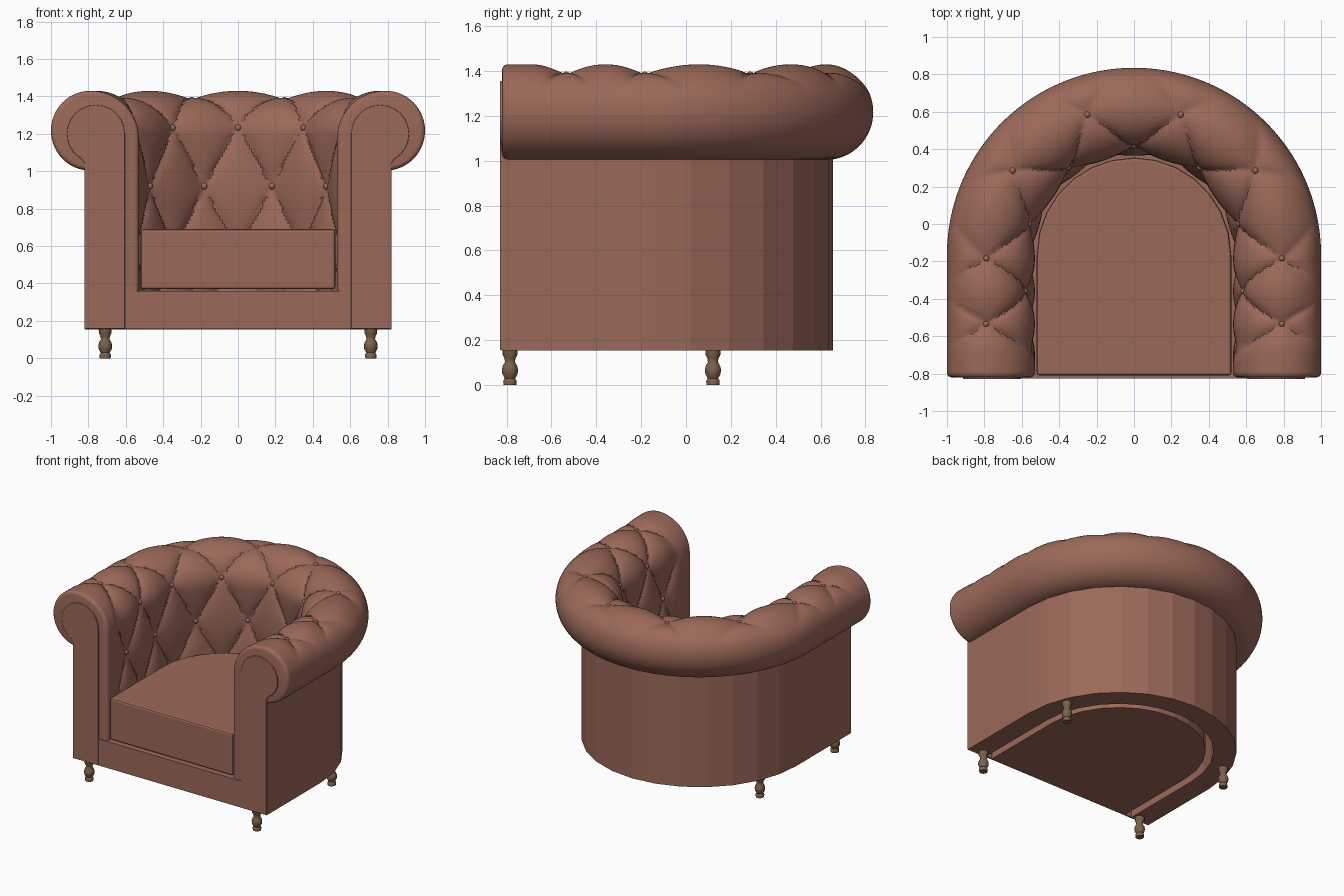
import bpy, bmesh, math
from mathutils import Vector

if "Cube" in bpy.data.objects:
    bpy.data.objects.remove(bpy.data.objects["Cube"])

CY, YF = -0.165, -0.82          # arc centre, front plane
STEP, PITCH = 36.8, 0.35        # button spacing on the curve (deg) and on the arms
K90 = 90 / STEP
KEND = K90 + (CY - YF) / PITCH


def material(name, rgb):
    m = bpy.data.materials.new(name)
    m.diffuse_color = (*rgb, 1)
    m.use_nodes = True
    m.node_tree.nodes["Principled BSDF"].inputs["Base Color"].default_value = m.diffuse_color
    return m


LEATHER = material("leather", (0.33, 0.14, 0.10))
WOOD = material("wood", (0.20, 0.12, 0.07))


def finish(name, bm, mat, angle=None):
    bmesh.ops.recalc_face_normals(bm, faces=bm.faces)
    me = bpy.data.meshes.new(name)
    bm.to_mesh(me)
    bm.free()
    me.materials.append(mat)
    ob = bpy.data.objects.new(name, me)
    bpy.context.collection.objects.link(ob)
    if angle:
        bpy.ops.object.select_all(action='DESELECT')
        bpy.context.view_layer.objects.active = ob
        ob.select_set(True)
        bpy.ops.object.shade_smooth_by_angle(angle=math.radians(angle))
    return ob


def prism(name, pts, vec, bevel=0):
    bm = bmesh.new()
    face = bm.faces.new([bm.verts.new(p) for p in pts])
    ext = bmesh.ops.extrude_face_region(bm, geom=[face], use_keep_orig=True)
    bmesh.ops.translate(bm, vec=vec, verts=[v for v in ext['geom'] if isinstance(v, bmesh.types.BMVert)])
    ob = finish(name, bm, LEATHER)
    if bevel:
        mod = ob.modifiers.new("bevel", 'BEVEL')
        mod.width, mod.segments = bevel, 2
    return ob


def horseshoe(r, yf, z, n=14):
    arc = [(r * math.cos(math.pi * i / n), CY + r * math.sin(math.pi * i / n), z) for i in range(n + 1)]
    return [(r, yf, z)] + arc + [(-r, yf, z)]


# Outer shell, base and seat cushion
prism("outer_body", horseshoe(0.82, YF - 0.003, 0.155) + horseshoe(0.66, YF - 0.003, 0.155)[::-1], (0, 0, 0.9))
prism("base", horseshoe(0.605, YF - 0.006, 0.157), (0, 0, 0.203))
prism("seat_cushion", horseshoe(0.52, YF + 0.01, 0.37), (0, 0, 0.32), 0.014)

# Cross-section of the rolled arm: (radius, z, normal r, normal z, tuft row)
prof = []
for i in range(33):
    a = math.radians(-90 + 180 * i / 32)
    prof.append((0.79 + 0.21 * math.cos(a), 1.217 + 0.213 * math.sin(a), math.cos(a), math.sin(a),
                 -(math.pi / 2 - a) * 0.21 / 0.335))
for i in range(1, 25):
    t = math.pi / 2 * i / 24
    a = math.pi / 2 + t
    prof.append((0.79 + 0.26 * math.cos(a), 1.18 + 0.25 * math.sin(a), math.cos(a), math.sin(a),
                 0.255 * t / 0.335))
for i in range(1, 45):
    prof.append((0.53, 1.18 - 0.02 * i, -1, 0, (0.4 + 0.02 * i) / 0.335))


def ramp(x, lo, hi):
    t = min(1, max(0, (x - lo) / (hi - lo)))
    return t * t * (3 - 2 * t)


def sweep(k, r, z):
    s, a = math.copysign(1, k), math.radians(abs(k) * STEP)
    if abs(k) < K90:
        return Vector((s * r * math.sin(a), CY + r * math.cos(a), z))
    return Vector((s * r, CY - (abs(k) - K90) * PITCH, z))


def tufted(k, p):
    r, z, nr, nz, v = p
    c = abs(math.cos(math.pi * (k - v / 2)) * math.cos(math.pi * (k + v / 2)))
    fade = ramp(v, -0.75, -0.1) * (1 - ramp(abs(k), 3.65, 4.1))
    d = -0.05 * (1 - c ** 0.4) * fade
    e = (KEND - abs(k)) * PITCH
    if e < 0.025:
        d -= 0.025 - math.sqrt(max(0, 0.025 ** 2 - (0.025 - e) ** 2))
    return sweep(k, r + nr * d, z + nz * d)


# Tufted back and arms with closed fronts
bm = bmesh.new()
N = 260
ks = [-KEND + 2 * KEND * i / N for i in range(N + 1)]
ks = sorted(ks + [s * (KEND - e) for s in (-1, 1) for e in (0.006, 0.018)])
rows = [[bm.verts.new(tufted(k, p)) for p in prof] for k in ks]
for A, B in zip(rows, rows[1:]):
    for j in range(len(prof) - 1):
        bm.faces.new((A[j], A[j + 1], B[j + 1], B[j]))
for row, s in ((rows[0], -1), (rows[-1], 1)):
    extra = [bm.verts.new((s * x, YF, 0.157)) for x in (0.53, 0.79)]
    bm.faces.new(row + extra)
finish("tufted_back_and_arms", bm, LEATHER, 35)

# Buttons at the crease crossings
bm = bmesh.new()
for v, ks in ((0, (0.5, 1.5, 2.5, 3.5)), (1, (0, 1, 2, 3)), (2, (0.5, 1.5, 2.5, 3.5))):
    p = min(prof, key=lambda q: abs(q[4] - v))
    for k in sorted({s * k for k in ks for s in (-1, 1)}):
        res = bmesh.ops.create_uvsphere(bm, u_segments=10, v_segments=6, radius=0.018)
        bmesh.ops.translate(bm, vec=tufted(k, p), verts=res['verts'])
finish("buttons", bm, LEATHER, 40)

# Front panels following the roll
for side, s in (("left", -1), ("right", 1)):
    pts = [(0.605, 0.157)]
    pts += [(0.76 + 0.155 * math.cos(math.radians(a)), 1.2 + 0.155 * math.sin(math.radians(a)))
            for a in range(180, -61, -15)]
    pts += [(0.818, 1.04), (0.818, 0.157)]
    prism(side + "_front_panel", [(s * x, YF + 0.005, z) for x, z in pts], (0, -0.015, 0), 0.004)

# Turned feet
foot = [(0.029, 0), (0.031, 0.018), (0.024, 0.03), (0.035, 0.05), (0.037, 0.068), (0.033, 0.085),
        (0.023, 0.102), (0.025, 0.118), (0.034, 0.135), (0.035, 0.16)]
for name, y in (("front", -0.785), ("back", 0.12)):
    for side, x in (("left", -0.71), ("right", 0.71)):
        bm = bmesh.new()
        rings = [[bm.verts.new((x + r * math.cos(math.tau * i / 14), y + r * math.sin(math.tau * i / 14), z))
                  for i in range(14)] for r, z in foot]
        for A, B in zip(rings, rings[1:]):
            for i in range(14):
                j = (i + 1) % 14
                bm.faces.new((A[i], A[j], B[j], B[i]))
        bm.faces.new(rings[0])
        bm.faces.new(rings[-1])
        finish(f"{name}_{side}_foot", bm, WOOD, 40)
